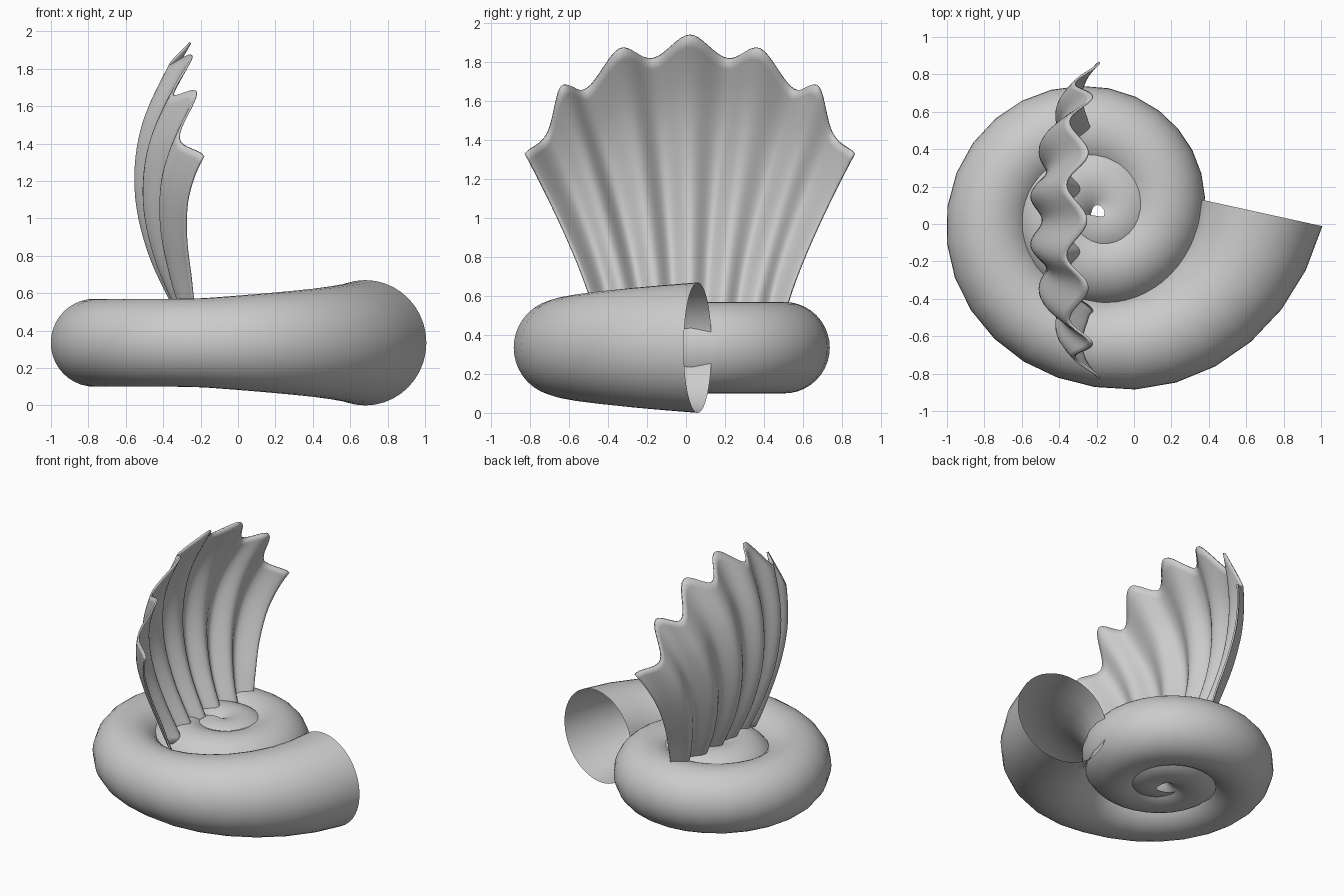
import bpy
from math import sin, cos, pi, sqrt

if "Cube" in bpy.data.objects:
    bpy.data.objects.remove(bpy.data.objects["Cube"])


def catmull(p, t):
    """Smooth interpolation through p; p[0] and p[-1] are end controls, t=0 is p[1]."""
    i = min(max(int(t), 0), len(p) - 4)
    f = t - i
    a, b, c, d = p[i:i + 4]
    m0, m1 = (c - a) / 2, (d - b) / 2
    return ((2*f**3 - 3*f**2 + 1) * b + (f**3 - 2*f**2 + f) * m0
            + (3*f**2 - 2*f**3) * c + (f**3 - f**2) * m1)


def add_mesh(name, verts, faces, angle):
    me = bpy.data.meshes.new(name)
    me.from_pydata(verts, [], faces)
    ob = bpy.data.objects.new(name, me)
    bpy.context.collection.objects.link(ob)
    bpy.ops.object.select_all(action='DESELECT')
    ob.select_set(True)
    bpy.context.view_layer.objects.active = ob
    bpy.ops.object.shade_smooth_by_angle(angle=angle)
    return ob


# Spiral shell: round tube swept from the mouth clockwise to the middle
CX, CY, CZ = -0.18, 0.06, 0.335
RADII = [1.25, .86, .695, .585, .435, .32, .27, .25, .175, .10, .055, .01, 0]  # per quarter turn
PER, SIDES, QUARTERS = 7, 40, 9.7


def centre(t):
    r = catmull(RADII, t)
    return CX + r * cos(-t * pi / 2), CY + r * sin(-t * pi / 2)


verts, faces = [], []
steps = int(QUARTERS * PER)
for i in range(steps + 1):
    t = i / PER
    x, y = centre(t)
    x0, y0 = centre(max(t - .02, 0))
    x1, y1 = centre(t + .02)
    dx, dy = x0 - x1, y0 - y1
    n = sqrt(dx*dx + dy*dy)
    tube = .235 + .10 * max(0, 1 - t / 1.05) ** 1.1
    for j in range(SIDES):
        a = 2 * pi * j / SIDES
        verts.append((x + dy/n * tube * cos(a), y - dx/n * tube * cos(a), CZ + tube * sin(a)))
for i in range(steps):
    for j in range(SIDES):
        k = (j + 1) % SIDES
        faces.append((i*SIDES + j, i*SIDES + k, (i+1)*SIDES + k, (i+1)*SIDES + j))
add_mesh("spiral_shell", verts, faces, pi / 3)

# Scalloped fan: rays from the base to a lobed rim, ribbed and cupped towards +x
TIP_Y = [-.19, 0, .19, .36, .53, .66, .735, .845, .90]
TIP_Z = [1.82, 1.94, 1.82, 1.87, 1.665, 1.675, 1.43, 1.33, 1.2]
SPINE = [-.12, -.30, -.455, -.52, -.475, -.31, -.1]
CUP = [.0, .05, .17, .21, .17, .07, 0]
NU, NV = 96, 24
verts, faces = [], []
for i in range(NU + 1):
    s = 2 * i / NU - 1
    k = abs(s) * 6
    ty = catmull(TIP_Y, k) * (1 if s >= 0 else -1)
    tz = catmull(TIP_Z, k)
    for j in range(NV + 1):
        v = j / NV
        by, bz = .49 * s, .50
        y = .02 + by + (ty - by) * v ** 1.25
        z = bz + (tz - bz) * v
        rib = (.03 + .025 * v ** 3) * cos(6 * pi * s)
        x = catmull(SPINE, v * 4) + catmull(CUP, v * 4) * s * s + rib
        verts.append((x, y, z))
for i in range(NU):
    for j in range(NV):
        a = i * (NV + 1) + j
        faces.append((a, a + NV + 1, a + NV + 2, a + 1))
fan = add_mesh("scallop_fan", verts, faces, pi / 3)
mod = fan.modifiers.new("thickness", 'SOLIDIFY')
mod.thickness = .012
mod.offset = 0
